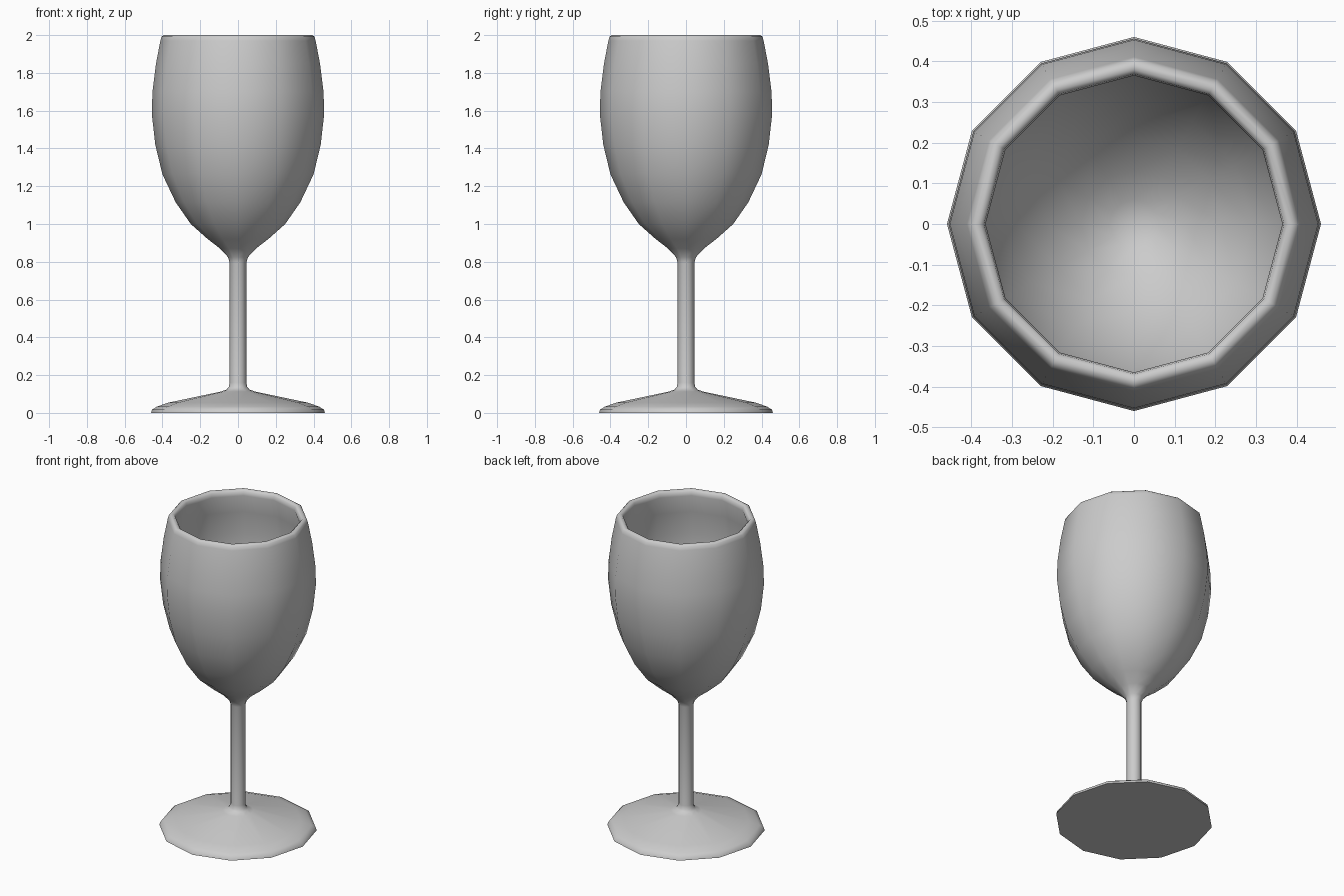
import bpy, bmesh, math

if "Cube" in bpy.data.objects:
    bpy.data.objects.remove(bpy.data.objects["Cube"])

SIDES = 12

# Half profile (radius, height): foot, stem, outer bowl, rim, inner bowl
foot = [(0, 0), (0.46, 0), (0.455, 0.017), (0.43, 0.033), (0.37, 0.054), (0.09, 0.113)]
stem = [(0.06, 0.124), (0.049, 0.138), (0.044, 0.16), (0.044, 0.795), (0.053, 0.825)]
outer = [(0.095, 0.87), (0.16, 0.92), (0.25, 1.0), (0.33, 1.115), (0.40, 1.263),
         (0.438, 1.42), (0.456, 1.58), (0.453, 1.70), (0.434, 1.85), (0.411, 1.97)]
rim = [(0.405, 1.992), (0.393, 2.0), (0.38, 2.0), (0.369, 1.99), (0.365, 1.965)]
inner = [(0.39, 1.85), (0.409, 1.70), (0.412, 1.58), (0.395, 1.42), (0.357, 1.275),
         (0.29, 1.14), (0.215, 1.04), (0.13, 0.965), (0.06, 0.925), (0, 0.91)]


def lathe(name, profile):
    bm = bmesh.new()
    verts = [bm.verts.new((r, 0, z)) for r, z in profile]
    edges = [bm.edges.new(pair) for pair in zip(verts, verts[1:])]
    bmesh.ops.spin(bm, geom=verts + edges, cent=(0, 0, 0), axis=(0, 0, 1),
                   angle=math.tau, steps=SIDES, use_merge=False)
    bmesh.ops.remove_doubles(bm, verts=bm.verts, dist=0.0005)
    bmesh.ops.recalc_face_normals(bm, faces=bm.faces)
    mesh = bpy.data.meshes.new(name)
    bm.to_mesh(mesh)
    bm.free()
    obj = bpy.data.objects.new(name, mesh)
    bpy.context.collection.objects.link(obj)
    return obj


# One continuous turned glass, smooth except at the foot's bottom edge
glass = lathe("wine_glass", foot + stem + outer + rim + inner)
bpy.ops.object.select_all(action='DESELECT')
glass.select_set(True)
bpy.context.view_layer.objects.active = glass
bpy.ops.object.shade_smooth_by_angle(angle=math.radians(55))
